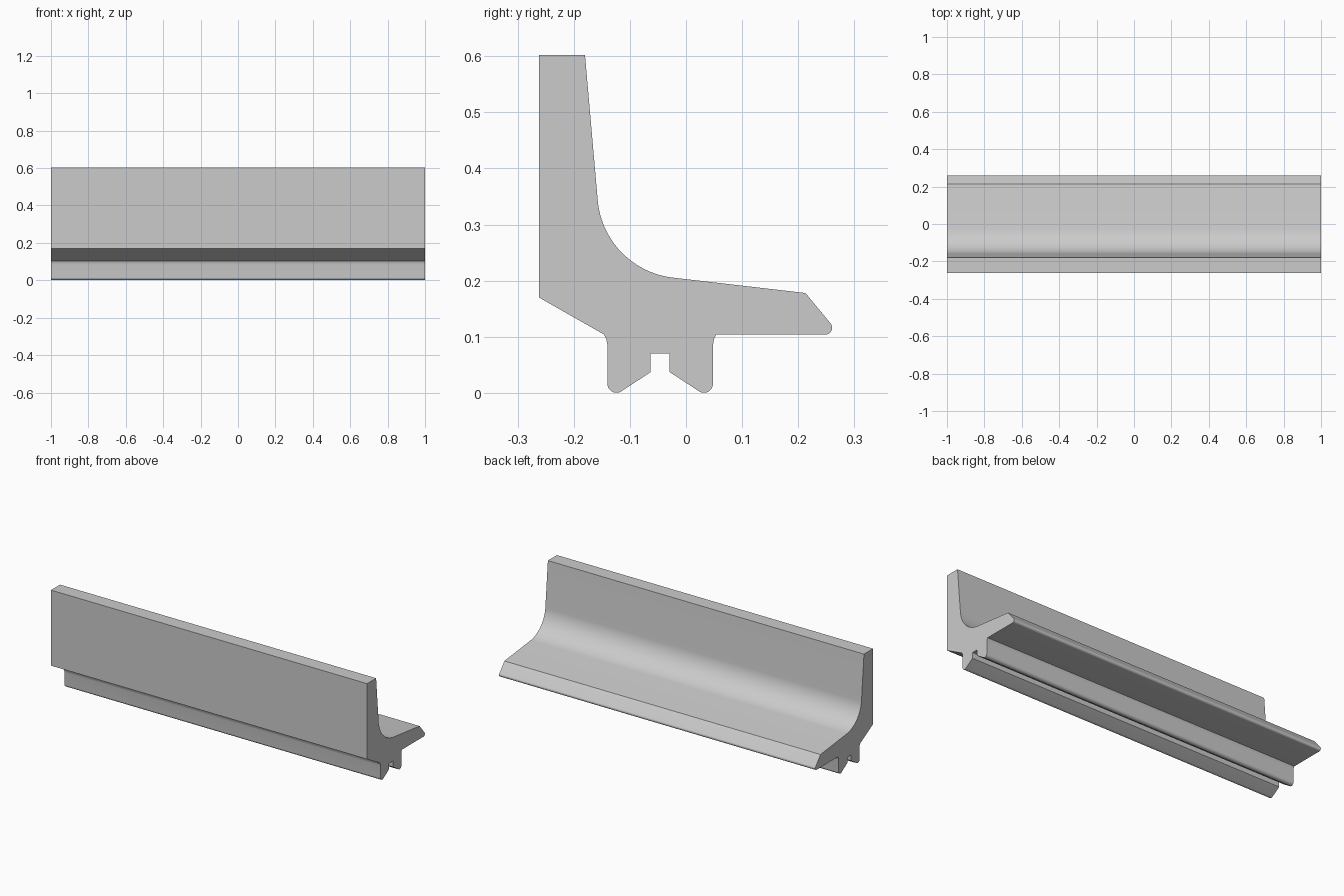
import bpy, bmesh, math
from mathutils import Vector

cube = bpy.data.objects.get("Cube")
if cube:
    bpy.data.objects.remove(cube, do_unlink=True)

grey = bpy.data.materials.new("light grey")
grey.use_nodes = True
colour = (0.6, 0.6, 0.6, 1)
grey.diffuse_color = colour
grey.node_tree.nodes["Principled BSDF"].inputs["Base Color"].default_value = colour


def fillet(before, corner, after, radius, steps):
    """Points of a rounded corner, tangent to both neighbouring edges."""
    p = Vector(corner)
    a = (Vector(before) - p).normalized()
    b = (Vector(after) - p).normalized()
    half = a.angle(b) / 2
    centre = p + (a + b).normalized() * (radius / math.sin(half))
    start = p + a * (radius / math.tan(half)) - centre
    end = p + b * (radius / math.tan(half)) - centre
    sweep = start.angle(end)
    return [centre + (start * math.sin(sweep * (1 - i / steps))
                      + end * math.sin(sweep * i / steps)) / math.sin(sweep)
            for i in range(steps + 1)]


# One foot of the rail, outer side first; the other foot mirrors it
MID = -0.046
foot = [(0.100, 0.104, 0), (0.096, 0.096, 0), (0.094, 0.085, 0),
        (0.094, -0.0133, 0.016), (0.017, 0.037, 0), (0.017, 0.070, 0)]
back_foot = [(MID + y, z, r) for y, z, r in foot]
front_foot = [(MID - y, z, r) for y, z, r in reversed(foot)]

# Cross-section corners: y, z, rounding radius
corners = [(-0.262, 0.602, 0), (-0.180, 0.602, 0), (-0.1465, 0.2197, 0.152),
           (0.213, 0.178, 0), (0.274, 0.104, 0.012)]
corners += back_foot + front_foot + [(-0.262, 0.170, 0)]

profile = []
for i, (y, z, r) in enumerate(corners):
    if r:
        before, after = corners[i - 1][:2], corners[(i + 1) % len(corners)][:2]
        profile += fillet(before, (y, z), after, r, 24 if r > 0.1 else 10)
    else:
        profile.append(Vector((y, z)))

# Extrude the cross-section along the whole length
bm = bmesh.new()
end_face = bm.faces.new([bm.verts.new((-1, p.x, p.y)) for p in profile])
extruded = bmesh.ops.extrude_face_region(bm, geom=[end_face], use_keep_orig=True)
moved = [v for v in extruded["geom"] if isinstance(v, bmesh.types.BMVert)]
bmesh.ops.translate(bm, vec=(2, 0, 0), verts=moved)
bmesh.ops.recalc_face_normals(bm, faces=bm.faces)
mesh = bpy.data.meshes.new("rail_profile")
bm.to_mesh(mesh)
bm.free()
mesh.materials.append(grey)

rail = bpy.data.objects.new("rail_profile", mesh)
bpy.context.collection.objects.link(rail)
bpy.ops.object.select_all(action="DESELECT")
rail.select_set(True)
bpy.context.view_layer.objects.active = rail
bpy.ops.object.shade_smooth_by_angle(angle=math.radians(25))
